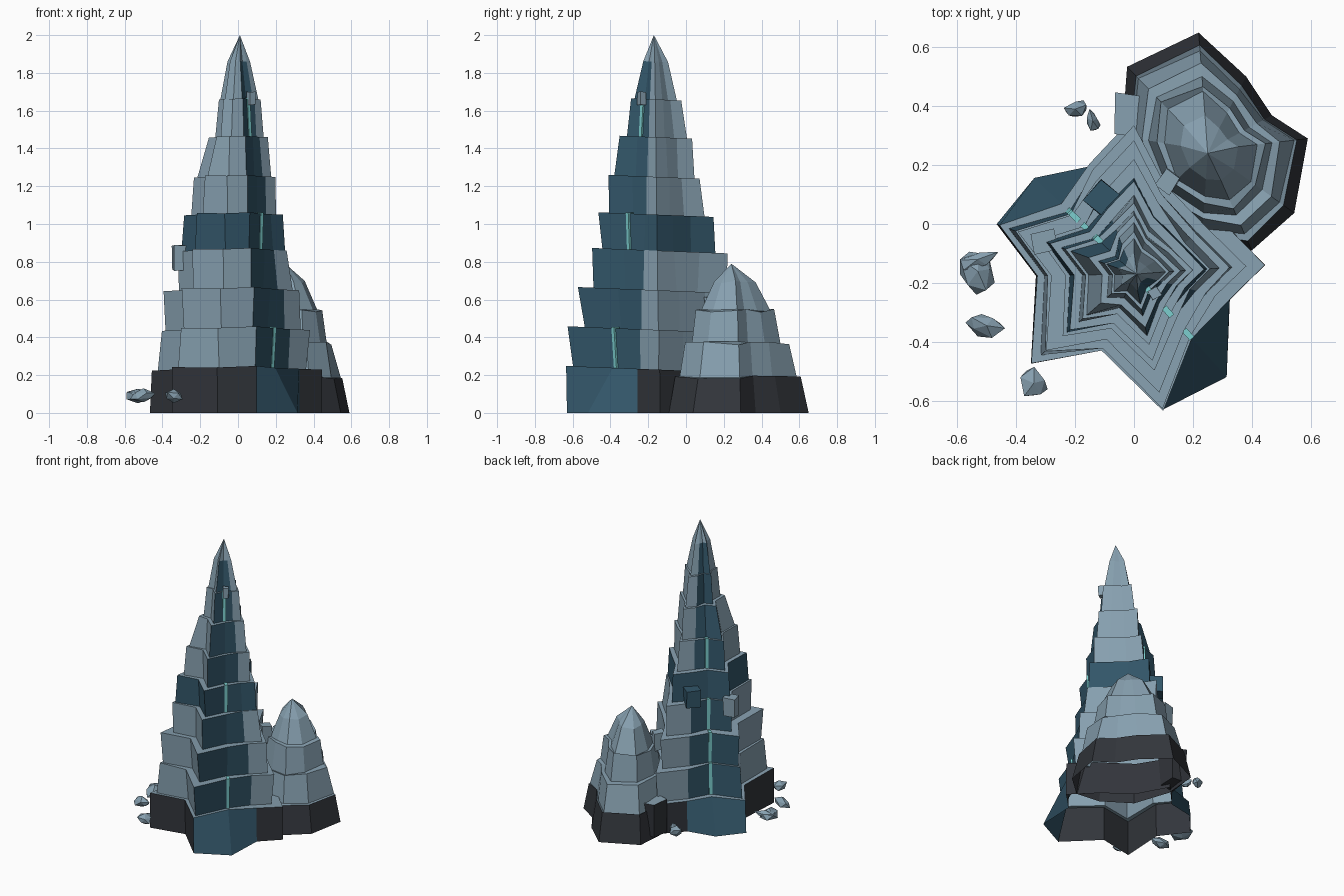
import bpy, bmesh, math, random
from mathutils import Vector, Matrix

random.seed(4)
cube = bpy.data.objects.get("Cube")
if cube:
    bpy.data.objects.remove(cube, do_unlink=True)


def material(name, rgb):
    m = bpy.data.materials.new(name)
    m.use_nodes = True
    m.diffuse_color = (*rgb, 1)
    m.node_tree.nodes["Principled BSDF"].inputs["Base Color"].default_value = (*rgb, 1)
    return m


MATS = [material("slate grey", (0.24, 0.35, 0.43)),
        material("charcoal", (0.032, 0.036, 0.044)),
        material("deep teal", (0.032, 0.092, 0.14)),
        material("glowing cyan", (0.20, 0.62, 0.62))]
GREY, DARK, TEAL, CYAN = range(4)


def finish(name, bm):
    bmesh.ops.recalc_face_normals(bm, faces=bm.faces)
    me = bpy.data.meshes.new(name)
    bm.to_mesh(me)
    bm.free()
    for m in MATS:
        me.materials.append(m)
    ob = bpy.data.objects.new(name, me)
    bpy.context.collection.objects.link(ob)
    return ob


def stepped_shell(name, rings, tip, colour):
    """Open-bottomed cliff: even strips are walls, odd strips are ledges."""
    bm = bmesh.new()
    loops = [[bm.verts.new(p) for p in ring] for ring in rings]
    n = len(loops[0])
    for k in range(len(loops) - 1):
        a, b = loops[k], loops[k + 1]
        for i in range(n):
            j = (i + 1) % n
            f = bm.faces.new((a[i], a[j], b[j], b[i]))
            f.material_index = GREY if k % 2 else colour(k // 2, i)
    top = bm.verts.new(tip)
    for i in range(n):
        bm.faces.new((loops[-1][i], loops[-1][(i + 1) % n], top))
    finish(name, bm)


# Main spire: star outline as (angle, radius, compass side)
C = Vector((0, -0.17))
STAR = [(4, .45, 'E'), (32, .35, 'E'), (71, .34, 'N'), (90, .53, 'N'), (112, .40, 'N'),
        (136, .34, 'W'), (160, .49, 'W'), (181, .33, 'W'), (221, .46, 'W'),
        (247, .28, 'S'), (282, .47, 'S'), (312, .29, 'S'), (345, .34, 'E')]
TEAL_SIDES = {4, 5, 10, 11}
FRONT_VALLEY, BACK_VALLEY = 11, 5
# Bottom and top scale of each layer, for each side of the spire
SCALES = {
    'S': [(1, 1), (.92, .99), (.80, .87), (.70, .72), (.60, .64), (.51, .52), (.45, .40),
          (.31, .26), (.22, .12)],
    'N': [(1, 1), (.92, .95), (.82, .85), (.73, .74), (.62, .60), (.50, .46), (.40, .38),
          (.33, .27), (.23, .14)],
    'W': [(1, 1), (.91, .88), (.83, .86), (.68, .70), (.66, .62), (.53, .50), (.46, .33),
          (.26, .22), (.20, .12)],
    'E': [(1, 1), (.80, .84), (.74, .73), (.64, .58), (.56, .53), (.45, .44), (.39, .35),
          (.30, .27), (.24, .14)],
}
HEIGHTS = [0, .23, .44, .65, .86, 1.05, 1.25, 1.46, 1.66, 1.86]
BAND = 4


def star_ring(layer, end):
    z = HEIGHTS[layer + end]
    pts = []
    for i, (ang, r, side) in enumerate(STAR):
        r *= SCALES[side][layer][end] * random.uniform(.985, 1.015)
        if z == 0 and i in (FRONT_VALLEY, BACK_VALLEY):   # buttress feet
            r = .47
        a = math.radians(ang)
        dy = r * math.sin(a)
        tilt = -.04 * dy if z else 0
        pts.append(Vector((C.x + r * math.cos(a), C.y + dy, z + tilt)))
    return pts


def spire_colour(layer, i):
    if layer == BAND or i in TEAL_SIDES:
        return TEAL
    return GREY if layer else DARK


rings = [star_ring(k, end) for k in range(len(HEIGHTS) - 1) for end in (0, 1)]
stepped_shell("spire", rings, (.01, -.17, 2), spire_colour)


# Glowing veins along the two teal valleys, lipping onto the ledges
def vein(name, layer, index):
    p, q = rings[2 * layer][index], rings[2 * layer + 1][index]
    out = Vector((p.x - C.x, p.y - C.y, 0)).normalized()
    side = Vector((-out.y, out.x, 0)) * .01
    bm = bmesh.new()
    ends = [[bm.verts.new(c + out * d + side * s) for d, s in
             ((-.03, -1), (.009, -1), (.009, 1), (-.03, 1))]
            for c in (p, q + Vector((0, 0, .006)))]
    for end in ends:
        bm.faces.new(end)
    for i in range(4):
        j = (i + 1) % 4
        bm.faces.new((ends[0][i], ends[0][j], ends[1][j], ends[1][i]))
    for f in bm.faces:
        f.material_index = CYAN
    finish(name, bm)


for layer in (1, 4, 7):
    vein(f"front_vein_{layer}", layer, FRONT_VALLEY)
for layer in (1, 2, 3, 5):
    vein(f"back_vein_{layer}", layer, BACK_VALLEY)

# Small side peak
P = Vector((.25, .25))
OUTLINE = [(.59, .29), (.47, .37), (.38, .50), (.22, .64), (-.02, .53),
           (-.05, .30), (.04, .05), (.23, -.07), (.40, -.09), (.54, .04)]


def peak_ring(scale, z):
    return [Vector((*(P + (Vector(o) - P) * scale * random.uniform(.97, 1.03)),
                    z + (random.uniform(-.01, .01) if z else 0))) for o in OUTLINE]


PEAK = [(0, .19, 1, .89), (.19, .37, .85, .74), (.37, .54, .65, .57), (.54, .69, .50, .30)]
stepped_shell("side_peak", [peak_ring(s, z) for z0, z1, s0, s1 in PEAK
                            for s, z in ((s0, z0), (s1, z1))], (.25, .24, .79),
              lambda layer, i: GREY if layer else DARK)


# Blocks stuck to the cliff sides
def block(name, loc, size, turn, mat, top=None):
    bm = bmesh.new()
    bmesh.ops.create_cube(bm, size=1)
    for v in bm.verts:
        v.co *= random.uniform(.88, 1.08)
    bm.transform(Matrix.Translation(loc) @ Matrix.Rotation(math.radians(turn), 4, 'Z')
                 @ Matrix.Diagonal((*size, 1)))
    bm.normal_update()
    for f in bm.faces:
        f.material_index = top if top is not None and f.normal.z > .7 else mat
    finish(name, bm)


block("back_foot_block", (-.01, .37, .13), (.11, .14, .24), -3, DARK, GREY)
block("left_block", (-.305, -.06, .82), (.08, .07, .13), 12, GREY)
block("teal_block", (-.11, .09, .89), (.09, .08, .11), 50, TEAL)
block("back_block", (.115, .145, .55), (.06, .07, .12), -35, GREY)
block("upper_block", (.07, -.235, 1.665), (.035, .035, .07), 30, GREY)


# Loose jagged stones beside the foot
def stone(name, loc, size, turn):
    bm = bmesh.new()
    bmesh.ops.create_icosphere(bm, subdivisions=1, radius=.5)
    for v in bm.verts:
        v.co *= random.uniform(.7, 1.2)
    bm.transform(Matrix.Translation(loc) @ Matrix.Rotation(math.radians(turn), 4, 'Z')
                 @ Matrix.Diagonal((*size, 1)))
    finish(name, bm)


STONES = [((-.53, -.16, .09), (.12, .16, .07), 10), ((-.53, -.12, .10), (.14, .06, .05), 20),
          ((-.50, -.345, .09), (.16, .085, .07), -8), ((-.34, -.54, .09), (.10, .11, .07), 15),
          ((-.20, .39, .09), (.09, .06, .07), 20), ((-.14, .35, .08), (.05, .09, .06), 25)]
for i, (loc, size, turn) in enumerate(STONES):
    stone(f"stone_{i + 1}", loc, size, turn)
